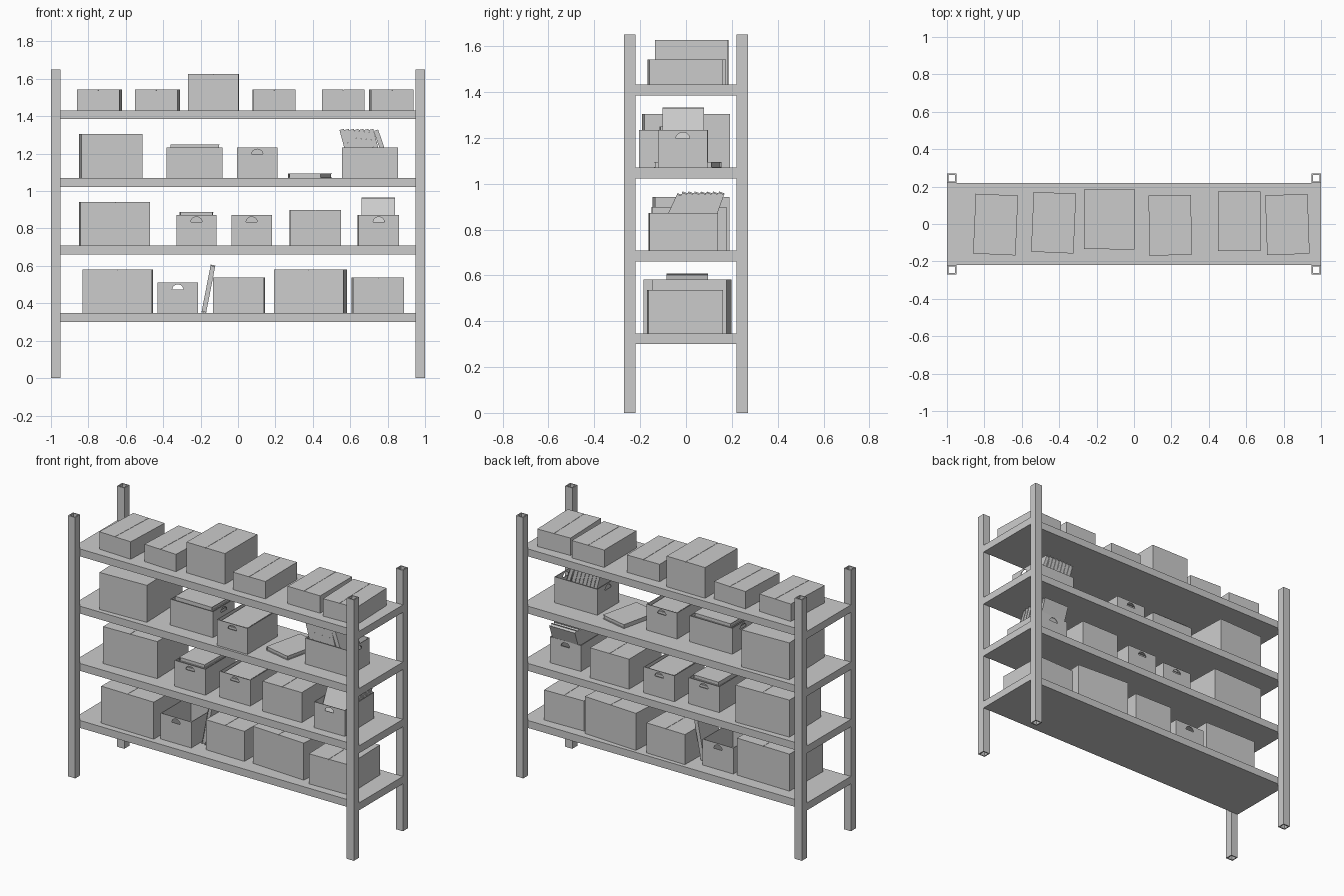
import bpy, bmesh, math
from mathutils import Matrix, Vector

if "Cube" in bpy.data.objects:
    bpy.data.objects.remove(bpy.data.objects["Cube"])

T, R = Matrix.Translation, lambda a, ax: Matrix.Rotation(math.radians(a), 4, ax)
SHELF = [0.347, 0.708, 1.07, 1.432]          # shelf top heights


def finish(name, bm, mat=Matrix()):
    bmesh.ops.recalc_face_normals(bm, faces=bm.faces)
    me = bpy.data.meshes.new(name)
    bm.to_mesh(me)
    bm.free()
    ob = bpy.data.objects.new(name, me)
    ob.matrix_world = mat
    bpy.context.collection.objects.link(ob)
    return ob


def block(bm, size, centre):
    bmesh.ops.create_cube(bm, size=1, matrix=T(Vector(centre)) @ Matrix.Diagonal((*size, 1)))


def plate_with_hole(bm, outer, hole, depth, mat):
    """Fill outer minus hole in a plane and extrude it along local z."""
    edges, verts = [], []
    for loop in (outer, hole):
        vs = [bm.verts.new((x, y, 0)) for x, y in loop]
        verts += vs
        edges += [bm.edges.new((vs[i - 1], vs[i])) for i in range(len(vs))]
    res = bmesh.ops.triangle_fill(bm, edges=edges, use_beauty=True)
    faces = [g for g in res["geom"] if isinstance(g, bmesh.types.BMFace)]
    ext = bmesh.ops.extrude_face_region(bm, geom=faces, use_keep_orig=True)
    top = [g for g in ext["geom"] if isinstance(g, bmesh.types.BMVert)]
    bmesh.ops.translate(bm, verts=top, vec=(0, 0, depth))
    bmesh.ops.transform(bm, verts=verts + top, matrix=mat)


def rect(w, h, y0=0):
    return [(-w / 2, y0), (w / 2, y0), (w / 2, y0 + h), (-w / 2, y0 + h)]


# Closed carton: body with two top flaps and a thin seam along local y
def carton(x, y, level, w, d, h, rot=0):
    bm = bmesh.new()
    block(bm, (w, d, h - 0.003), (0, 0, (h - 0.003) / 2))
    for s in (-1, 1):
        block(bm, (w / 2 - 0.001, d, 0.003), (s * (w / 4 + 0.0005), 0, h - 0.0015))
    finish("carton", bm, T((x, y, SHELF[level])) @ R(rot, 'Z'))


# Open archive box with hand holes in both short ends
def archive_box(x, y, level, rot=0):
    w, d, h, t = 0.215, 0.30, 0.164, 0.004
    bm = bmesh.new()
    block(bm, (w, d, t), (0, 0, t / 2))
    for s in (-1, 1):
        block(bm, (t, d, h - t), (s * (w - t) / 2, 0, (h + t) / 2))
    hole = [(0.03 * math.cos(math.pi * i / 10), h - 0.037 + 0.027 * math.sin(math.pi * i / 10))
            for i in range(11)]
    for yy in (-d / 2 + t, d / 2):
        plate_with_hole(bm, rect(w - 2 * t, h - t, t), hole, t, T((0, yy, 0)) @ R(90, 'X'))
    finish("archive_box", bm, T((x, y, SHELF[level])) @ R(rot, 'Z'))


# Document folder standing on its short edge: covers, spine, recessed pages
FT, FW, FH = 0.025, 0.18, 0.26


def folder(mat):
    bm = bmesh.new()
    for s in (-1, 1):
        block(bm, (0.003, FW, FH), (s * (FT / 2 - 0.0015), 0, FH / 2))
    block(bm, (FT - 0.006, 0.003, FH), (0, FW / 2 - 0.0015, FH / 2))
    block(bm, (FT - 0.006, FW - 0.009, FH - 0.01), (0, -0.0005, FH / 2))
    finish("folder", bm, mat)


def leaning(x, y, z, lean, rot=0):
    lift = FT / 2 * math.sin(math.radians(lean))
    folder(T((x, y, z + lift)) @ R(rot, 'Z') @ R(lean, 'Y'))


def flat(x, y, z, rot=0):
    folder(T((x, y, z + FT / 2)) @ R(rot, 'Z') @ R(90, 'X') @ T((0, 0, -FH / 2)) @ R(90, 'Z'))


def flat_pile(x, y, level, count, rot=0):
    for i in range(count):
        flat(x, y, SHELF[level] + 0.005 + i * FT, rot + (i % 3 - 1) * 0.7)


# Four hollow square posts
for sx in (-1, 1):
    for sy in (-1, 1):
        bm = bmesh.new()
        plate_with_hole(bm, rect(0.05, 0.05, -0.025), rect(0.036, 0.036, -0.018), 1.65,
                        T((sx * 0.975, sy * 0.245, 0)))
        finish("post", bm)

# Four shelf boards
for z in SHELF:
    bm = bmesh.new()
    block(bm, (2.0, 0.44, 0.047), (0, 0, z - 0.0235))
    finish("shelf", bm)

# Cartons: small, medium and large
S, M, L = (0.227, 0.32, 0.11), (0.273, 0.325, 0.19), (0.372, 0.325, 0.234)
for x, y, level, size, rot in [
        (-0.74, -0.003, 3, S, -2.5), (-0.43, 0.007, 3, S, -2.5),
        (-0.13, 0.025, 3, (0.27, 0.32, 0.194), -0.5), (0.193, -0.007, 3, S, 0.5),
        (0.563, 0.015, 3, S, 0), (0.82, -0.003, 3, S, 2),
        (-0.68, 0.0, 2, L, 92),
        (-0.66, 0.022, 1, L, 1.5), (0.413, 0.013, 1, M, 0.3),
        (-0.643, -0.02, 0, L, -1), (0.005, 0.03, 0, M, -1),
        (0.388, 0.025, 0, L, -3.5), (0.748, -0.005, 0, M, 1.5)]:
    carton(x, y, level, *size, rot)

# Archive boxes
for x, y, level, rot in [(-0.232, -0.025, 2, 90), (0.103, -0.055, 2, 0), (0.705, -0.014, 2, 90),
                         (-0.222, -0.012, 1, 0), (0.073, 0.015, 1, 0), (0.75, -0.012, 1, 1),
                         (-0.322, -0.01, 0, 0)]:
    archive_box(x, y, level, rot)

# Folders piled flat inside boxes
flat_pile(-0.23, -0.025, 2, 7, 90)
flat_pile(0.103, -0.055, 2, 6)
flat_pile(-0.222, -0.012, 1, 7)
flat_pile(0.073, 0.015, 1, 6)

# Folders filed upright and leaning
for i in range(7):
    leaning(0.622 + i * 0.026, -0.012, SHELF[2] + 0.005, 15, 180)
    leaning(0.75, -0.092 + i * 0.0266, SHELF[1] + 0.005, 20, 90)
leaning(0.822, -0.012, SHELF[2] + 0.005, 19, 180)
leaning(0.75, -0.135, SHELF[1] + 0.005, 25, 90)

# Loose folders: one flat, one leaning on a carton
flat(0.385, 0.008, SHELF[2], -13)
leaning(-0.183, 0.005, SHELF[0], 11)
